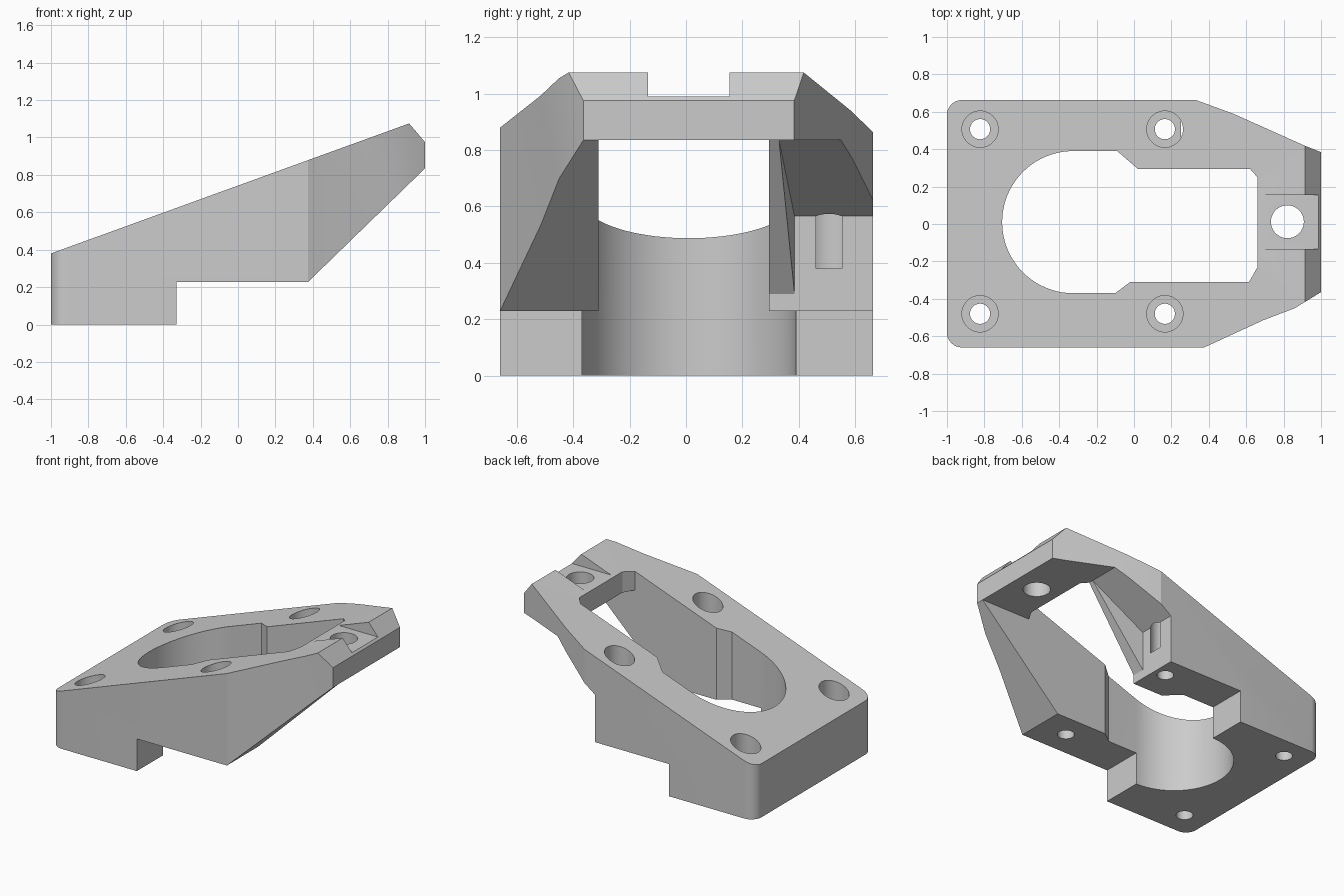
import bpy, bmesh
from math import cos, sin, pi, radians

if "Cube" in bpy.data.objects:
    bpy.data.objects.remove(bpy.data.objects["Cube"])

grey = bpy.data.materials.new("plain_grey")
grey.use_nodes = True
grey.diffuse_color = (0.6, 0.6, 0.6, 1)
grey.node_tree.nodes["Principled BSDF"].inputs["Base Color"].default_value = (0.6, 0.6, 0.6, 1)


def loft(name, start, end):
    """Solid between two matching closed loops."""
    bm = bmesh.new()
    a = [bm.verts.new(p) for p in start]
    b = [bm.verts.new(p) for p in end]
    bm.faces.new(a)
    bm.faces.new(b)
    for i in range(len(a)):
        j = (i + 1) % len(a)
        bm.faces.new((a[i], a[j], b[j], b[i]))
    bmesh.ops.recalc_face_normals(bm, faces=bm.faces)
    mesh = bpy.data.meshes.new(name)
    bm.to_mesh(mesh)
    bm.free()
    mesh.materials.append(grey)
    obj = bpy.data.objects.new(name, mesh)
    bpy.context.collection.objects.link(obj)
    return obj


def plan_prism(name, pts, z0=-0.2, z1=1.4):
    return loft(name, [(x, y, z0) for x, y in pts], [(x, y, z1) for x, y in pts])


def side_prism(name, pts, y0, y1):
    """Side profile swept across y; each end may slant with x."""
    return loft(name, [(x, y0(x), z) for x, z in pts], [(x, y1(x), z) for x, z in pts])


def arc(cx, cy, r, a0, a1, n):
    return [(cx + r * cos(radians(a0 + (a1 - a0) * i / n)),
             cy + r * sin(radians(a0 + (a1 - a0) * i / n))) for i in range(n + 1)]


def box(name, x0, x1, y0, y1, z0, z1):
    return plan_prism(name, [(x0, y0), (x1, y0), (x1, y1), (x0, y1)], z0, z1)


def cylinder(name, x, y, r, z0=-0.2, z1=1.4):
    return plan_prism(name, arc(x, y, r, 0, 352.5, 47), z0, z1)


def combine(target, tool, operation="DIFFERENCE"):
    tool.hide_render = True
    mod = target.modifiers.new("cut", "BOOLEAN")
    mod.operation, mod.solver, mod.object = operation, "EXACT", tool
    bpy.context.view_layer.objects.active = target
    bpy.ops.object.modifier_apply(modifier=mod.name)
    bpy.data.objects.remove(tool)


# Body: sloping side profile trimmed to the tapered plan outline
profile = [(-1, 0), (-0.33, 0), (-0.33, 0.228), (0.375, 0.228), (1, 0.835),
           (1, 0.975), (0.915, 1.075), (-1, 0.38)]
body = side_prism("mounting_bracket", profile, lambda x: -0.9, lambda x: 0.9)
outline = (arc(-0.92, 0.583, 0.08, 180, 90, 8)
           + [(0.33, 0.663), (0.53, 0.59), (0.91, 0.42), (1.01, 0.38),
              (1.01, -0.358), (0.86, -0.45), (0.69, -0.515), (0.375, -0.66)]
           + arc(-0.92, -0.58, 0.08, 270, 180, 8))
outline = [(x - 0.0005 if x < -0.99 else x, y) for x, y in outline]
combine(body, plan_prism("outline", outline), "INTERSECT")

# Central opening with one rounded end
opening = (arc(-0.325, 0.01, 0.38, 90, 270, 40)
           + [(-0.1, -0.37), (-0.02, -0.31), (0.615, -0.31), (0.66, -0.23),
              (0.66, 0.25), (0.62, 0.295), (0.02, 0.295), (-0.09, 0.39)])
combine(body, plan_prism("opening", opening))

# Hollow beneath the raised bridge
combine(body, box("bridge_hollow", 0.5, 1.2, -0.31, 0.295, -0.2, 0.835))


# Relief under the left arm: two slopes split by a slanted wall
def wall(x):
    return 0.385 - 0.149 * (x - 0.25)


def relief(z):
    return [(0.25, -0.2), (0.25, z), (0.62, 0.835), (1.2, 0.835), (1.2, -0.2)]


combine(body, box("arm_end_relief", 0.62, 1.2, 0.2, 0.9, -0.2, 0.835))
combine(body, side_prism("outer_slope", relief(0.565), wall, lambda x: 0.9))
combine(body, side_prism("inner_slope", relief(0.29), lambda x: 0.1, lambda x: wall(x) + 0.01))

# Bridge seat and its hole
combine(body, box("bridge_seat", 0.6, 1.2, -0.135, 0.155, 0.99, 1.4))
combine(body, cylinder("bridge_hole", 0.82, 0.012, 0.088))

# Four counterbored screw holes
for x, floor in ((-0.823, 0.15), (0.165, 0.38)):
    for y in (-0.48, 0.507):
        combine(body, cylinder("screw_hole", x, y, 0.054))
        combine(body, cylinder("counterbore", x, y, 0.097, floor))

bpy.ops.object.select_all(action="DESELECT")
body.select_set(True)
bpy.context.view_layer.objects.active = body
bpy.ops.object.shade_smooth_by_angle(angle=radians(20))
